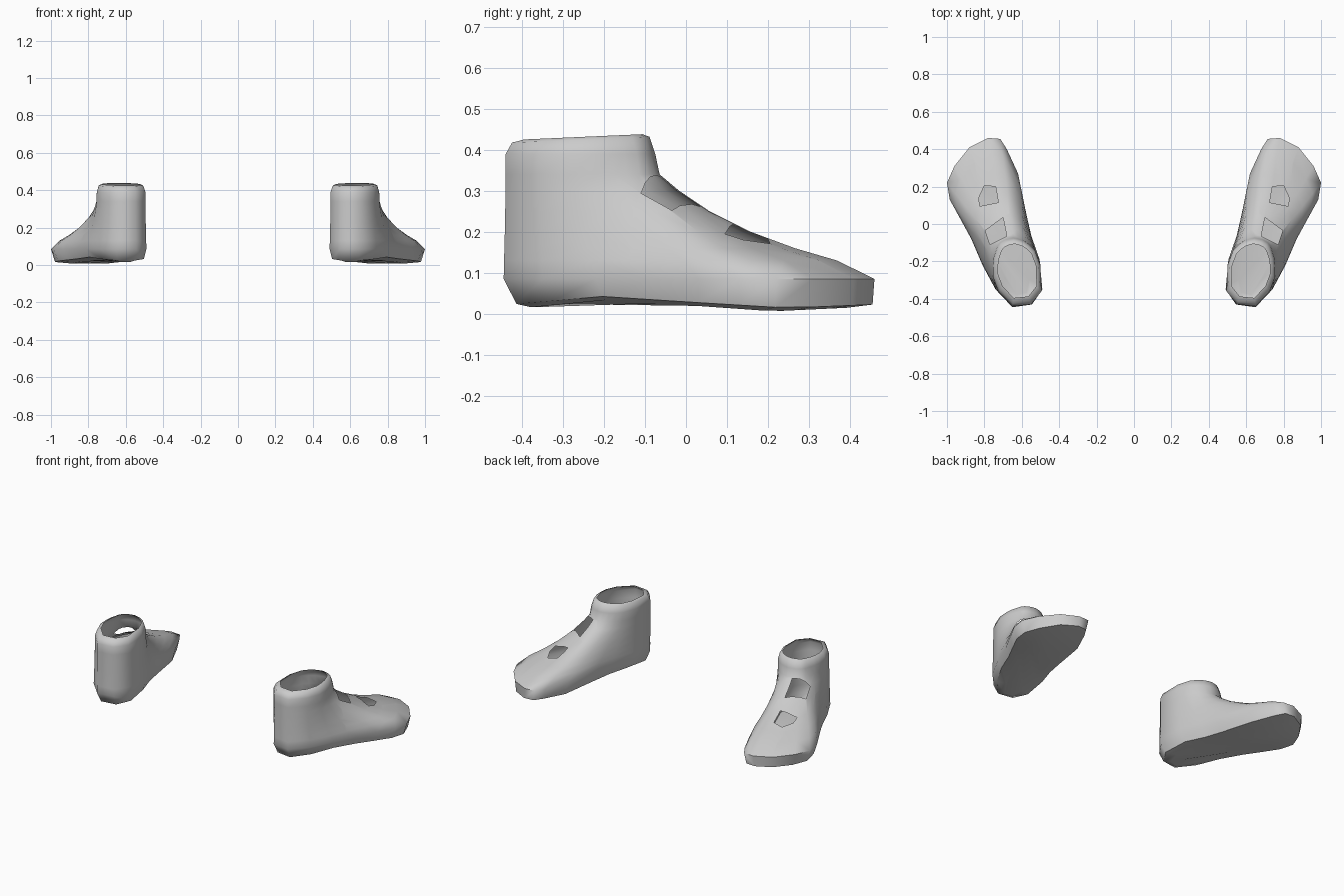
import bpy, bmesh
from mathutils import Vector

cube = bpy.data.objects.get("Cube")
if cube:
    bpy.data.objects.remove(cube)

grey = bpy.data.materials.new("plain grey")
grey.use_nodes = True
grey.diffuse_color = (0.6, 0.6, 0.6, 1)
grey.node_tree.nodes["Principled BSDF"].inputs["Base Color"].default_value = (0.6, 0.6, 0.6, 1)

# Foot outline and ankle outline, matched point by point from the toe tip
FOOT = [(.78, .46), (.88, .41), (.96, .31), (1, .22), (.985, .13), (.93, .03),
        (.87, -.08), (.81, -.22), (.74, -.35), (.65, -.445), (.545, -.43), (.49, -.35),
        (.505, -.19), (.55, -.06), (.575, .05), (.62, .27), (.68, .4), (.715, .455)]
ANKLE = [(.67, -.08), (.69, -.085), (.715, -.1), (.73, -.12), (.74, -.15), (.75, -.18),
         (.755, -.22), (.755, -.28), (.725, -.36), (.65, -.44), (.55, -.43), (.495, -.36),
         (.5, -.22), (.53, -.14), (.56, -.11), (.59, -.09), (.62, -.08), (.645, -.075)]
# Height and blend from foot to ankle
LEVELS = [(.085, 0), (.13, .17), (.16, .36), (.2, .56), (.25, .75), (.3, .89), (.34, .98), (.39, 1)]
# Height of the underside along the length
SOLE = [(-.5, .02), (-.41, .02), (-.25, .04), (0, .025), (.25, .01), (.5, .02)]
# Openings over the instep, in plan
HOLES = [[(.70, .035), (.68, -.065), (.77, -.11), (.795, -.035)],
         [(.74, .2), (.725, .115), (.825, .095), (.83, .14), (.8, .205)]]


def sole_height(y):
    for (y0, z0), (y1, z1) in zip(SOLE, SOLE[1:]):
        if y <= y1:
            return z0 + (z1 - z0) * (y - y0) / (y1 - y0)
    return SOLE[-1][1]


def inward(x, y, sx, sy):
    """Shrink a point toward the long axis of the foot."""
    cx = .6 + (y + .45) * .27
    return cx + (x - cx) * sx, y * sy


def cut_hole(bm, hole):
    """Split the upper along the hole outline and remove the inside."""
    lo = [min(p[i] for p in hole) for i in (0, 1)]
    hi = [max(p[i] for p in hole) for i in (0, 1)]

    def near(face):
        return face.normal.z > .1 and all(
            max(v.co[i] for v in face.verts) > lo[i] and
            min(v.co[i] for v in face.verts) < hi[i] for i in (0, 1))

    sides = []
    for a, b in zip(hole, hole[1:] + hole[:1]):
        sides.append((Vector((*a, 0)), Vector((b[1] - a[1], a[0] - b[0], 0)).normalized()))
    for point, normal in sides:
        faces = [f for f in bm.faces if near(f)]
        geom = set(faces)
        for f in faces:
            geom.update(f.edges)
            geom.update(f.verts)
        bmesh.ops.bisect_plane(bm, geom=list(geom), plane_co=point, plane_no=normal, dist=1e-5)
        bm.normal_update()
    inside = [f for f in bm.faces if f.normal.z > .05 and all(
        (f.calc_center_median() - p).dot(n) < 0 for p, n in sides)]
    bmesh.ops.delete(bm, geom=inside, context='FACES')


def make_shoe(name, side):
    bm = bmesh.new()
    rings = []
    # Underside, edge of the sole, upper and turned-in collar
    rings.append([(*inward(x, y, .5, .85), sole_height(y) - .004) for x, y in FOOT])
    rings.append([(*inward(x, y, .9, .93 if y < 0 else .99), sole_height(y) + .004) for x, y in FOOT])
    for z, f in LEVELS:
        rings.append([(a + (c - a) * f, b + (d - b) * f, z)
                      for (a, b), (c, d) in zip(FOOT, ANKLE)])
    rings.append([(.62 + (x - .62) * .92, -.25 + (y + .25) * .92, .417 + .04 * (y + .45))
                  for x, y in ANKLE])
    rings.append([(.62 + (x - .62) * .79, -.245 + (y + .25) * .79, .425 + .035 * (y + .45))
                  for x, y in ANKLE])
    loops = [[bm.verts.new(p) for p in ring] for ring in rings]
    n = len(FOOT)
    for low, high in zip(loops, loops[1:]):
        for i in range(n):
            j = (i + 1) % n
            bm.faces.new((low[j], low[i], high[i], high[j]))
    # Close the underside with strips across the foot
    base = loops[0]
    for i in range(n // 2 - 1):
        a, b, c, d = base[i], base[i + 1], base[n - 2 - i], base[n - 1 - i]
        bm.faces.new([a, b, c, d] if b != c else [a, b, d])
    bm.normal_update()
    if sum(f.normal.z for f in bm.faces if f.calc_center_median().z > .1) < 0:
        bmesh.ops.reverse_faces(bm, faces=bm.faces[:])
    bmesh.ops.recalc_face_normals(bm, faces=bm.faces[:])
    bm.normal_update()
    for hole in HOLES:
        cut_hole(bm, hole)
    # Mirror for the other foot
    if side < 0:
        for v in bm.verts:
            v.co.x *= -1
        bmesh.ops.reverse_faces(bm, faces=bm.faces[:])
    mesh = bpy.data.meshes.new(name)
    bm.to_mesh(mesh)
    bm.free()
    mesh.materials.append(grey)
    shoe = bpy.data.objects.new(name, mesh)
    bpy.context.collection.objects.link(shoe)
    bpy.ops.object.select_all(action='DESELECT')
    shoe.select_set(True)
    bpy.context.view_layer.objects.active = shoe
    bpy.ops.object.shade_smooth_by_angle(angle=1.0)


make_shoe("left_shoe", 1)
make_shoe("right_shoe", -1)
